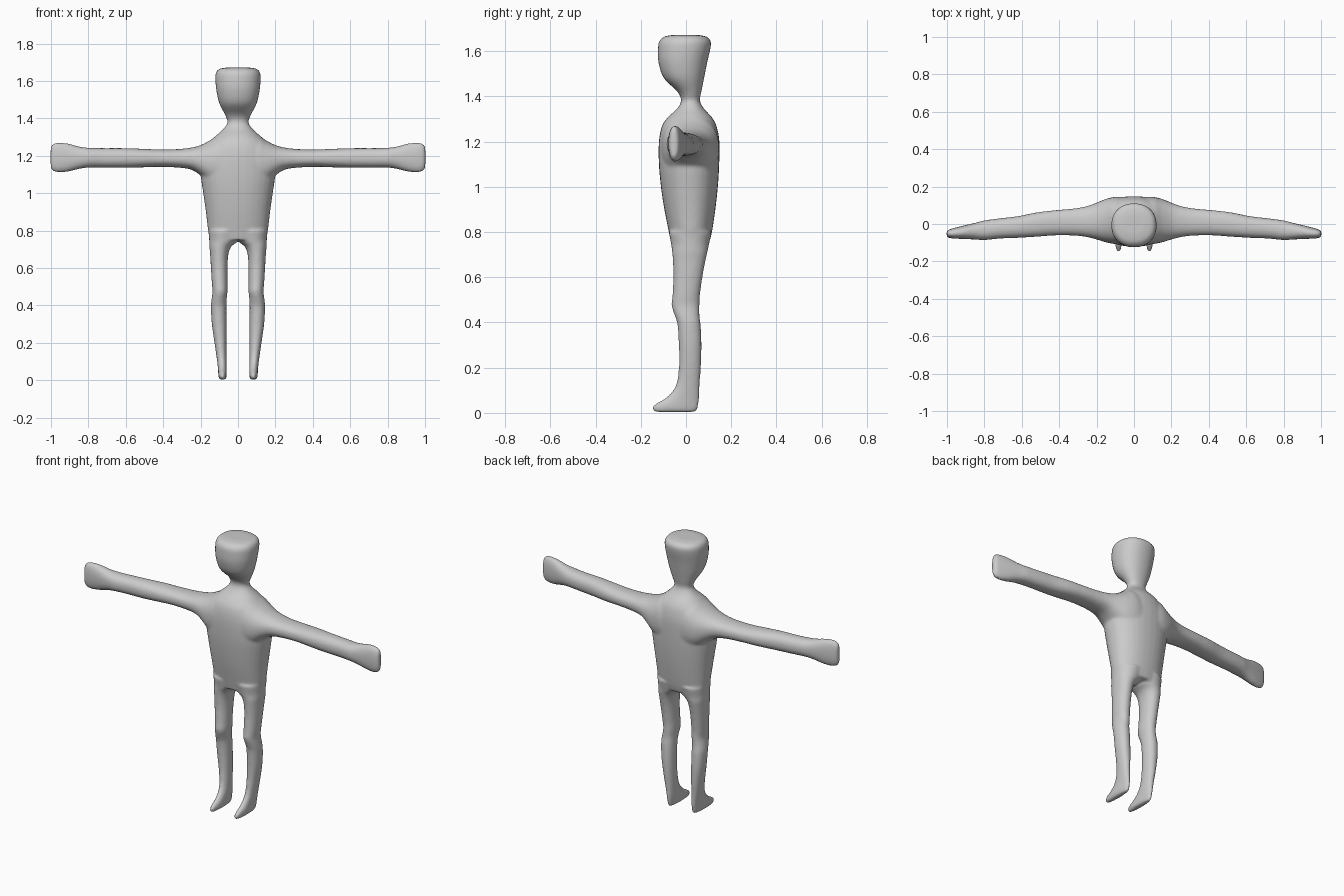
import bpy, bmesh, math

SIDES = 32


def spline(p0, p1, p2, p3, t):
    """Catmull-Rom blend of four section tuples."""
    return [0.5 * (2*b + (c - a)*t + (2*a - 5*b + 4*c - d)*t*t + (3*b - a - 3*c + d)*t**3)
            for a, b, c, d in zip(p0, p1, p2, p3)]


def refine(rows, steps=4):
    out = []
    last = len(rows) - 1
    for i in range(last):
        p = [rows[min(max(i + k, 0), last)] for k in (-1, 0, 1, 2)]
        out += [spline(*p, s / steps) for s in range(steps)]
    return out + [rows[-1]]


def loft(bm, rows, place, power=2.2):
    """Closed skin through rounded sections (t, a_min, a_max, b_min, b_max)."""
    rings = []
    for t, a0, a1, b0, b1 in refine(rows):
        ring = []
        for k in range(SIDES):
            ang = 2 * math.pi * k / SIDES
            c, s = math.cos(ang), math.sin(ang)
            a = (a0 + a1)/2 + (a1 - a0)/2 * math.copysign(abs(c)**(2/power), c)
            b = (b0 + b1)/2 + (b1 - b0)/2 * math.copysign(abs(s)**(2/power), s)
            ring.append(bm.verts.new(place(t, a, b)))
        rings.append(ring)
    for r, q in zip(rings, rings[1:]):
        for k in range(SIDES):
            n = (k + 1) % SIDES
            bm.faces.new((r[k], r[n], q[n], q[k]))
    bm.faces.new(rings[0][::-1])
    bm.faces.new(rings[-1])


# torso, neck and head: z, half width, front y, back y
trunk = [
    (0.75, 0.150, -0.066, 0.102), (0.80, 0.160, -0.076, 0.115),
    (0.90, 0.172, -0.096, 0.130), (1.00, 0.186, -0.111, 0.141),
    (1.10, 0.199, -0.120, 0.147), (1.20, 0.190, -0.120, 0.148),
    (1.27, 0.155, -0.106, 0.135), (1.31, 0.115, -0.078, 0.113),
    (1.345, 0.077, -0.040, 0.080), (1.38, 0.056, -0.022, 0.062),
    (1.42, 0.070, -0.037, 0.068), (1.48, 0.100, -0.098, 0.080),
    (1.55, 0.116, -0.122, 0.094), (1.61, 0.121, -0.124, 0.108),
    (1.645, 0.118, -0.118, 0.110), (1.665, 0.100, -0.095, 0.090),
    (1.672, 0.060, -0.055, 0.050),
]
# leg and foot: z, inner x, outer x, front y, back y
leg = [
    (0.003, 0.066, 0.099, -0.138, 0.042), (0.020, 0.061, 0.104, -0.153, 0.054),
    (0.040, 0.060, 0.106, -0.136, 0.057), (0.070, 0.060, 0.108, -0.085, 0.059),
    (0.120, 0.061, 0.114, -0.046, 0.061), (0.200, 0.062, 0.126, -0.032, 0.066),
    (0.300, 0.062, 0.140, -0.032, 0.069), (0.390, 0.062, 0.145, -0.038, 0.065),
    (0.430, 0.061, 0.142, -0.050, 0.060), (0.475, 0.056, 0.136, -0.064, 0.060),
    (0.520, 0.056, 0.140, -0.060, 0.062), (0.600, 0.056, 0.145, -0.056, 0.073),
    (0.670, 0.052, 0.149, -0.058, 0.086), (0.715, 0.036, 0.153, -0.062, 0.096),
    (0.745, 0.000, 0.154, -0.066, 0.102), (0.800, -0.02, 0.158, -0.076, 0.114),
]
# arm and hand: x, front y, back y, bottom z, top z
arm = [
    (0.00, -0.10, 0.14, 1.00, 1.30), (0.09, -0.108, 0.146, 1.02, 1.318),
    (0.15, -0.098, 0.134, 1.05, 1.283), (0.20, -0.083, 0.114, 1.095, 1.257),
    (0.25, -0.070, 0.096, 1.126, 1.244), (0.32, -0.062, 0.083, 1.137, 1.236),
    (0.42, -0.061, 0.074, 1.141, 1.234), (0.52, -0.068, 0.062, 1.138, 1.238),
    (0.62, -0.074, 0.042, 1.136, 1.241), (0.72, -0.078, 0.030, 1.137, 1.241),
    (0.80, -0.086, 0.019, 1.137, 1.243), (0.85, -0.083, 0.006, 1.130, 1.250),
    (0.91, -0.080, -0.008, 1.115, 1.266), (0.96, -0.078, -0.021, 1.111, 1.271),
    (0.99, -0.074, -0.030, 1.119, 1.264), (1.002, -0.064, -0.040, 1.135, 1.248),
]

bm = bmesh.new()
loft(bm, [(z, -w, w, f, b) for z, w, f, b in trunk], lambda t, a, b: (a, b, t))
for side in (-1, 1):
    loft(bm, leg, lambda t, a, b: (side * a, b, t), 2.1)
    loft(bm, arm, lambda t, a, b: (side * t, a, b), 2.3)
bmesh.ops.recalc_face_normals(bm, faces=bm.faces)

mesh = bpy.data.meshes.new("body")
bm.to_mesh(mesh)
bm.free()
body = bpy.data.objects.new("body", mesh)
bpy.context.collection.objects.link(body)

# melt the parts into one continuous smooth skin
remesh = body.modifiers.new("merge", 'REMESH')
remesh.mode = 'VOXEL'
remesh.voxel_size = 0.008
remesh.use_smooth_shade = True
soften = body.modifiers.new("soften", 'SMOOTH')
soften.factor = 0.5
soften.iterations = 8
for poly in mesh.polygons:
    poly.use_smooth = True
